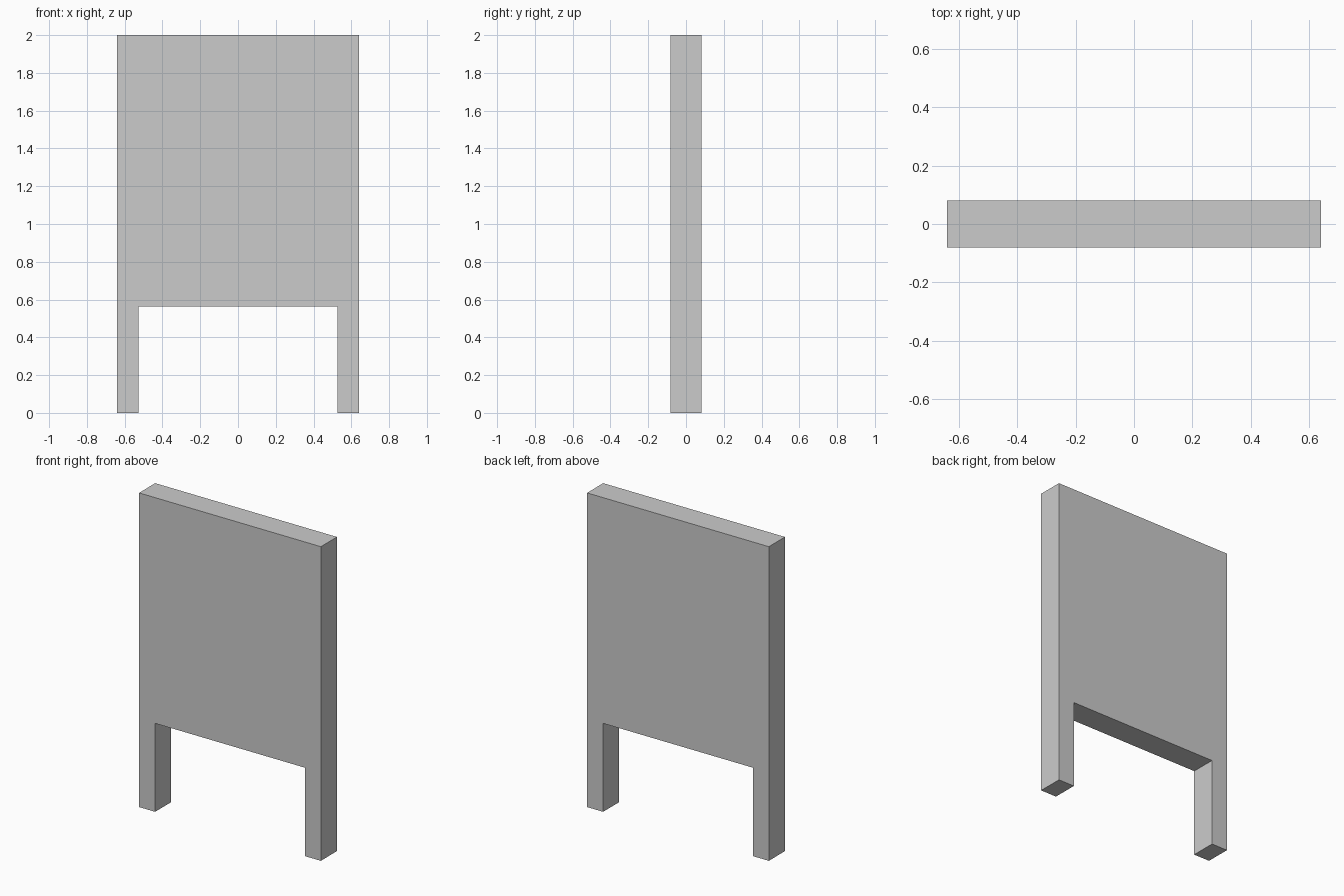
import bpy
import bmesh

if "Cube" in bpy.data.objects:
    bpy.data.objects.remove(bpy.data.objects["Cube"])

HALF_W, HALF_D, HEIGHT = 0.64, 0.081, 2.0
LEG_INNER, LEG_TOP = 0.527, 0.563

# Front outline: upright panel with a notch that leaves two legs
half = [(LEG_INNER, LEG_TOP), (LEG_INNER, 0), (HALF_W, 0), (HALF_W, HEIGHT)]
outline = half + [(-x, z) for x, z in reversed(half)]

# Extrude the outline through the board's thickness
bm = bmesh.new()
front = bm.faces.new([bm.verts.new((x, -HALF_D, z)) for x, z in outline])
result = bmesh.ops.extrude_face_region(bm, geom=[front], use_keep_orig=True)
back_verts = [v for v in result["geom"] if isinstance(v, bmesh.types.BMVert)]
bmesh.ops.translate(bm, verts=back_verts, vec=(0, 2 * HALF_D, 0))
bmesh.ops.recalc_face_normals(bm, faces=bm.faces)

mesh = bpy.data.meshes.new("panel_with_legs")
bm.to_mesh(mesh)
bm.free()
panel = bpy.data.objects.new("panel_with_legs", mesh)
bpy.context.collection.objects.link(panel)
